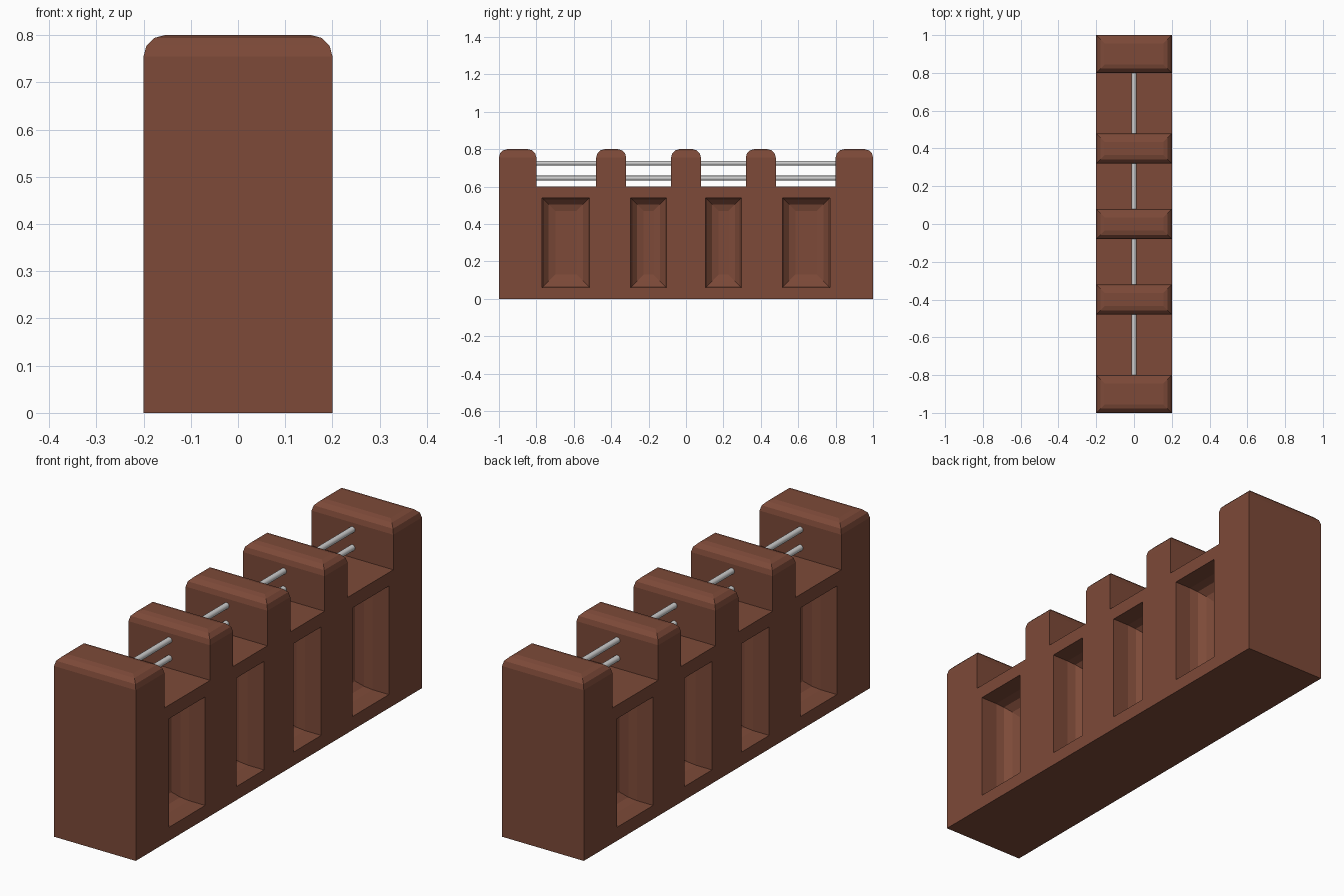
import bpy, bmesh, math
from mathutils import Matrix

if "Cube" in bpy.data.objects:
    bpy.data.objects.remove(bpy.data.objects["Cube"])

W, H, LOW, ROUND = 0.2, 0.8, 0.6, 0.045
MERLONS = [(-1, -0.8), (-0.48, -0.32), (-0.08, 0.08), (0.32, 0.48), (0.8, 1)]
NICHES = [(-0.642, 0.254), (-0.2, 0.192), (0.2, 0.192), (0.642, 0.254)]  # centre y, width
NICHE_Z, NICHE_H, NICHE_DEPTH, NICHE_ROUND = 0.3, 0.48, 0.15, 0.07


def material(name, color):
    m = bpy.data.materials.new(name)
    m.diffuse_color = color
    m.use_nodes = True
    m.node_tree.nodes["Principled BSDF"].inputs["Base Color"].default_value = m.diffuse_color
    return m


def make_object(name, bm, mat=None):
    bmesh.ops.recalc_face_normals(bm, faces=bm.faces)
    me = bpy.data.meshes.new(name)
    bm.to_mesh(me)
    bm.free()
    ob = bpy.data.objects.new(name, me)
    bpy.context.collection.objects.link(ob)
    if mat:
        me.materials.append(mat)
    return ob


def round_edges(bm, edges, size):
    bmesh.ops.bevel(bm, geom=edges, offset=size, segments=3, profile=0.5,
                    affect='EDGES', clamp_overlap=True)


brick = material("brick", (0.205, 0.068, 0.04, 1))

# Crenellated wall: side profile extruded across x, merlon tops rounded
profile = [(1, 0), (-1, 0)]
for i, (a, b) in enumerate(MERLONS):
    if i:
        profile.append((a, LOW))
    profile += [(a, H), (b, H)]
    if i < len(MERLONS) - 1:
        profile.append((b, LOW))
bm = bmesh.new()
face = bm.faces.new([bm.verts.new((-W, y, z)) for y, z in profile])
ext = bmesh.ops.extrude_face_region(bm, geom=[face])
bmesh.ops.translate(bm, vec=(2 * W, 0, 0),
                    verts=[g for g in ext["geom"] if isinstance(g, bmesh.types.BMVert)])
bmesh.ops.recalc_face_normals(bm, faces=bm.faces)
round_edges(bm, [e for e in bm.edges if all(v.co.z > H - 1e-4 for v in e.verts)], ROUND)
wall = make_object("wall", bm, brick)

# Niche cutters on both long sides, with rounded back edges
cutters = []
for side in (-1, 1):
    for y, width in NICHES:
        bm = bmesh.new()
        depth = NICHE_DEPTH + 0.1
        inner = W - NICHE_DEPTH
        bmesh.ops.create_cube(bm, size=1, matrix=Matrix.Translation(
            (side * (inner + depth / 2), y, NICHE_Z)) @ Matrix.Diagonal((depth, width, NICHE_H, 1)))
        round_edges(bm, [e for e in bm.edges
                         if all(abs(v.co.x) < inner + 1e-4 for v in e.verts)], NICHE_ROUND)
        cut = make_object("niche_cutter", bm, brick)
        cut.hide_render = True
        cutters.append(cut)
        mod = wall.modifiers.new("niche", 'BOOLEAN')
        mod.operation = 'DIFFERENCE'
        mod.solver = 'EXACT'
        mod.object = cut
bpy.context.view_layer.update()
carved = bpy.data.meshes.new_from_object(wall.evaluated_get(bpy.context.evaluated_depsgraph_get()))
wall.modifiers.clear()
wall.data = carved
for cut in cutters:
    bpy.data.objects.remove(cut)

# Two rails running through the merlons
for name, z in (("lower_rail", 0.645), ("upper_rail", 0.725)):
    bpy.ops.mesh.primitive_cylinder_add(vertices=16, radius=0.013, depth=1.62,
                                        location=(0, 0, z), rotation=(math.pi / 2, 0, 0))
    rail = bpy.context.object
    rail.name = name
    bpy.ops.object.shade_smooth_by_angle()
